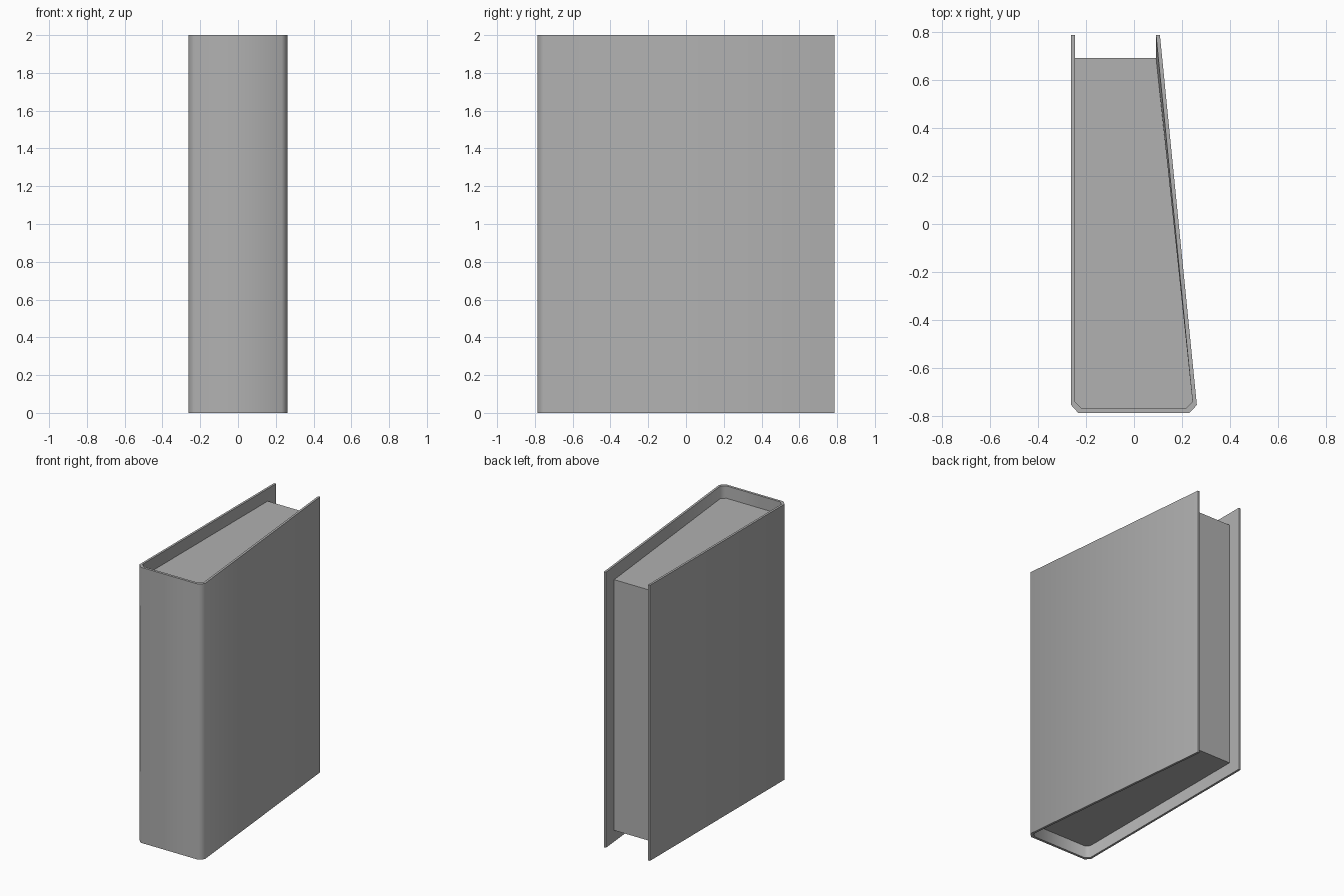
import bpy, bmesh
from math import radians

if "Cube" in bpy.data.objects:
    bpy.data.objects.remove(bpy.data.objects["Cube"])

H, INSET = 2.0, 0.09
# Open U-shaped plan outlines, running fore edge -> spine -> fore edge
OUTER = [(-0.262, 0.787), (-0.262, -0.755), (-0.233, -0.787),
         (0.231, -0.787), (0.262, -0.755), (0.108, 0.787)]
INNER = [(-0.246, 0.787), (-0.246, -0.742), (-0.219, -0.769),
         (0.216, -0.769), (0.244, -0.742), (0.092, 0.787)]
# Page block follows the inner outline but stops short of the fore edge
PAGES = [(x, 0.692 if y > 0 else y) for x, y in INNER]

# Mid grey shared by both parts
grey = bpy.data.materials.new("mid_grey")
grey.diffuse_color = (0.44, 0.44, 0.44, 1)
grey.use_nodes = True
grey.node_tree.nodes["Principled BSDF"].inputs["Base Color"].default_value = grey.diffuse_color


def build(name, want_pages):
    bm = bmesh.new()

    def ring(points, z):
        return [bm.verts.new((x, y, z)) for x, y in points]

    def strip(a, b):
        for i in range(len(a) - 1):
            bm.faces.new((a[i], a[i + 1], b[i + 1], b[i]))

    out_b, out_t = ring(OUTER, 0), ring(OUTER, H)
    in_b, in_t = ring(INNER, 0), ring(INNER, H)
    pg_b, pg_t = ring(PAGES, INSET), ring(PAGES, H - INSET)

    # Cover: outside, rims, sloping recess walls, board edges and inner boards
    strip(out_b, out_t)
    for o, n, p in ((out_b, in_b, pg_b), (out_t, in_t, pg_t)):
        strip(o, n)
        strip(n, p)
    for i in (0, -1):
        bm.faces.new((out_b[i], out_t[i], in_t[i], in_b[i]))
        bm.faces.new((in_b[i], in_t[i], pg_t[i], pg_b[i]))

    # Page block: top, bottom and fore edge
    pages = [bm.faces.new(pg_t), bm.faces.new(pg_b),
             bm.faces.new((pg_b[0], pg_t[0], pg_t[-1], pg_b[-1]))]

    # Orient the closed shell, then keep only this part
    bmesh.ops.recalc_face_normals(bm, faces=bm.faces[:])
    drop = [f for f in bm.faces if (f in pages) != want_pages]
    bmesh.ops.delete(bm, geom=drop, context='FACES')

    mesh = bpy.data.meshes.new(name)
    bm.to_mesh(mesh)
    bm.free()
    mesh.materials.append(grey)
    obj = bpy.data.objects.new(name, mesh)
    bpy.context.collection.objects.link(obj)
    return obj


cover = build("cover", False)
build("pages", True)

# Rounded spine corners shade smoothly
bpy.ops.object.select_all(action='DESELECT')
cover.select_set(True)
bpy.context.view_layer.objects.active = cover
bpy.ops.object.shade_smooth_by_angle(angle=radians(60))
